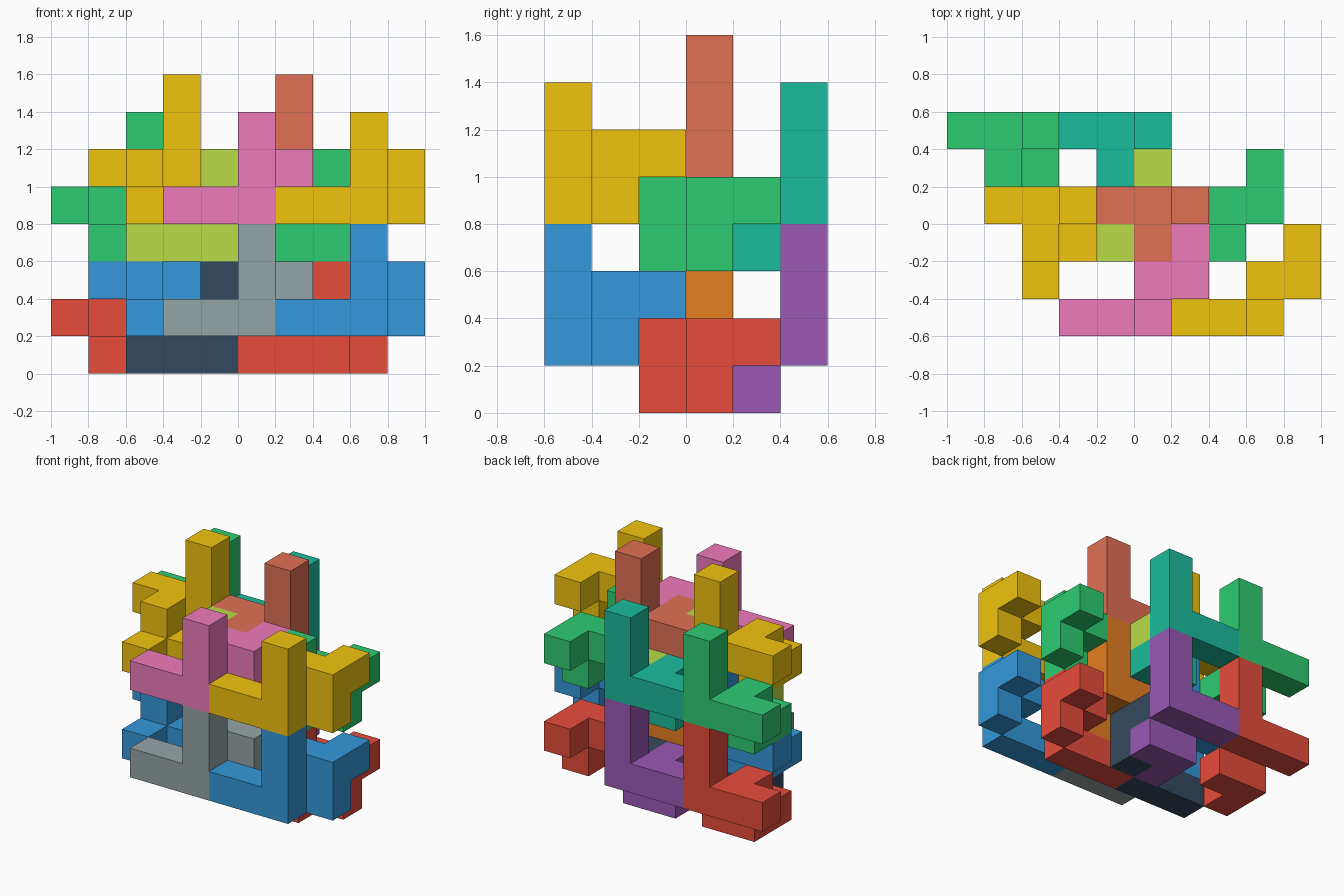
import bpy, bmesh
from mathutils import Vector

if "Cube" in bpy.data.objects:
    bpy.data.objects.remove(bpy.data.objects["Cube"])

U = 0.2                               # edge length of one unit cube
ORIGIN = Vector((-1.0, -0.6, 0.0))    # corner of cell (0, 0, 0)

# One nine-cube piece in its two orientations: an L plus a hooked tail
ELL = [(0, 0, 0), (1, 0, 0), (2, 0, 0), (2, 0, 1), (2, 0, 2)]
FRONT_PIECE = ELL + [(2, 1, 1), (3, 1, 1), (3, 1, 0), (3, 2, 1)]
BACK_PIECE = ELL + [(1, -1, 0), (1, -1, -1), (2, -1, -1), (1, -2, -1)]


def linear(hex_code):
    """sRGB hex to linear RGBA."""
    out = []
    for i in (0, 2, 4):
        c = int(hex_code[i:i + 2], 16) / 255
        out.append(c / 12.92 if c <= 0.04045 else ((c + 0.055) / 1.055) ** 2.4)
    return (*out, 1.0)


def material(hex_code):
    mat = bpy.data.materials.get(hex_code)
    if mat is None:
        mat = bpy.data.materials.new(hex_code)
        mat.diffuse_color = linear(hex_code)
        mat.use_nodes = True
        mat.node_tree.nodes["Principled BSDF"].inputs["Base Color"].default_value = mat.diffuse_color
    return mat


def polycube(name, cells, base, hex_code):
    """Closed skin around a set of unit cells, flat sides merged."""
    cells = {tuple(c) for c in cells}
    bm = bmesh.new()
    for c in cells:
        for axis in range(3):
            for sign in (-1, 1):
                n = Vector((0, 0, 0))
                n[axis] = sign
                if tuple(int(a + b) for a, b in zip(c, n)) in cells:
                    continue
                # square on the exposed side of the cell
                u = Vector((0, 0, 0))
                u[(axis + 1) % 3] = 0.5
                v = n.cross(u)
                mid = Vector(c) + Vector((0.5, 0.5, 0.5)) + n * 0.5
                quad = [mid - u - v, mid + u - v, mid + u + v, mid - u + v]
                bm.faces.new([bm.verts.new(ORIGIN + (p + Vector(base)) * U)
                              for p in quad])
    bmesh.ops.remove_doubles(bm, verts=bm.verts, dist=0.001)
    bmesh.ops.dissolve_limit(bm, angle_limit=0.01, verts=bm.verts, edges=bm.edges)
    bmesh.ops.recalc_face_normals(bm, faces=bm.faces)
    mesh = bpy.data.meshes.new(name)
    bm.to_mesh(mesh)
    bm.free()
    mesh.materials.append(material(hex_code))
    obj = bpy.data.objects.new(name, mesh)
    bpy.context.collection.objects.link(obj)


# name, shape, base cell of the lower copy, lower colour, upper colour
PIECES = [
    ("front_right", FRONT_PIECE, (6, 0, 1), "3498db", "f1c40f"),
    ("front_left", FRONT_PIECE, (3, 0, 1), "95a5a6", "ee7bbb"),
    ("middle_right", FRONT_PIECE, (5, 2, 0), "e74c3c", "2ecc71"),
    ("middle_left", FRONT_PIECE, (2, 2, 0), "34495e", "badc4a"),
    ("inner_left", BACK_PIECE, (1, 3, 2), "3498db", "f1c40f"),
    ("inner_right", BACK_PIECE, (4, 3, 2), "e67e22", "e17055"),
    ("back_left", BACK_PIECE, (0, 5, 1), "e74c3c", "2ecc71"),
    ("back_right", BACK_PIECE, (3, 5, 1), "9b59b6", "1abc9c"),
]

# The upper layer repeats the lower one three cubes higher
for name, shape, (x, y, z), low, high in PIECES:
    polycube("lower_" + name + "_piece", shape, (x, y, z), low)
    polycube("upper_" + name + "_piece", shape, (x, y, z + 3), high)
